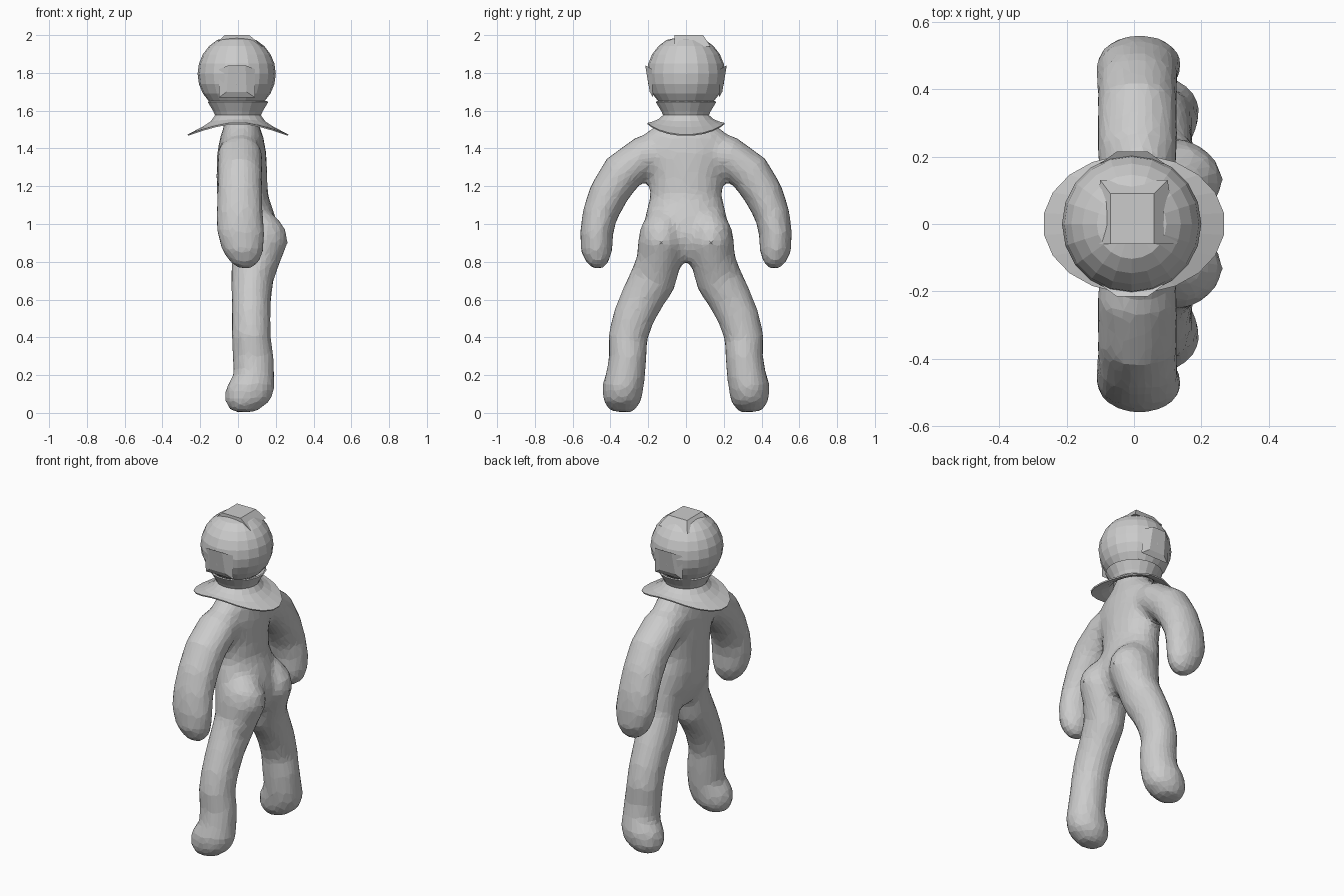
import bpy, bmesh, math
from mathutils import Vector

if "Cube" in bpy.data.objects:
    bpy.data.objects.remove(bpy.data.objects["Cube"])

grey = bpy.data.materials.new("plain grey")
grey.diffuse_color = (0.6, 0.6, 0.6, 1)
grey.use_nodes = True
grey.node_tree.nodes["Principled BSDF"].inputs["Base Color"].default_value = grey.diffuse_color


def finish(bm, name):
    bmesh.ops.recalc_face_normals(bm, faces=bm.faces)
    me = bpy.data.meshes.new(name)
    bm.to_mesh(me)
    bm.free()
    me.materials.append(grey)
    ob = bpy.data.objects.new(name, me)
    bpy.context.collection.objects.link(ob)
    return ob


def loft(bm, rings, caps=True):
    """Skin a list of point rings."""
    vs = [[bm.verts.new(p) for p in r] for r in rings]
    n = len(vs[0])
    for a, b in zip(vs, vs[1:]):
        for i in range(n):
            j = (i + 1) % n
            bm.faces.new((a[i], a[j], b[j], b[i]))
    if caps:
        bm.faces.new(vs[0])
        bm.faces.new(vs[-1])


def limb(bm, pts, side, n=20):
    """Tube along (x, y, z, radius in x, radius across the path)."""
    rings = []
    for k, (x, y, z, rx, rv) in enumerate(pts):
        a, b = pts[max(k - 1, 0)], pts[min(k + 1, len(pts) - 1)]
        t = Vector((0, b[1] - a[1], b[2] - a[2])).normalized()
        v = Vector((0, -t.z, t.y)) if t.length > 0 else Vector((0, 1, 0))
        ring = []
        for i in range(n):
            w = 2 * math.pi * i / n
            p = Vector((x + rx * math.cos(w), y, z)) + v * rv * math.sin(w)
            ring.append((p.x, p.y * side, p.z))
        rings.append(ring)
    loft(bm, rings)


torso = [(0, 0, 1.60, .10, .10), (.02, 0, 1.53, .09, .15), (.02, 0, 1.46, .115, .24),
         (.02, 0, 1.38, .13, .25), (.02, 0, 1.25, .135, .20), (.025, 0, 1.15, .135, .19),
         (.045, 0, 1.05, .15, .215), (.065, 0, .95, .155, .235), (.075, 0, .87, .13, .235),
         (.075, 0, .80, .09, .15)]
arm = [(.01, .08, 1.38, .11, .10), (.01, .22, 1.36, .12, .11), (.01, .34, 1.27, .12, .112),
       (.01, .41, 1.16, .12, .105), (.01, .456, 1.05, .123, .094), (.015, .474, .95, .127, .088),
       (.025, .473, .86, .11, .085), (.035, .467, .80, .08, .062), (.04, .465, .765, .035, .03)]
leg = [(.09, .10, 1.04, .11, .09), (.105, .125, .97, .15, .115), (.11, .13, .90, .155, .125),
       (.095, .145, .80, .13, .118), (.075, .178, .70, .112, .125), (.07, .235, .60, .105, .115),
       (.07, .28, .50, .104, .11), (.07, .308, .40, .104, .105), (.08, .308, .30, .11, .10),
       (.085, .32, .20, .108, .104), (.065, .335, .13, .132, .11), (.05, .34, .06, .12, .10),
       (.03, .345, .005, .065, .06)]

# body: torso, arms and legs melted into one faceted skin
bm = bmesh.new()
limb(bm, torso, 1)
for s in (1, -1):
    limb(bm, arm, s)
    limb(bm, leg, s)
body = finish(bm, "body")
m = body.modifiers.new("merge", 'REMESH')
m.mode = 'VOXEL'
m.voxel_size = 0.022
m = body.modifiers.new("soften", 'SMOOTH')
m.factor = 0.5
m.iterations = 5
m = body.modifiers.new("facets", 'DECIMATE')
m.ratio = 0.25


# head: faceted ball with a flat crown
bm = bmesh.new()
bmesh.ops.create_uvsphere(bm, u_segments=20, v_segments=12, radius=0.207)
for v in bm.verts:
    v.co += Vector((-.007, 0, 1.795))
    v.co.z = min(v.co.z, 1.985)
finish(bm, "head")


# low facet plates on the crown and on both faces of the head
def plate(name, base, top):
    bm = bmesh.new()
    loft(bm, [base, top])
    finish(bm, name)


plate("crown_plate",
      [(-.13, -.06, 1.94), (.13, -.06, 1.94), (.10, .13, 1.94), (-.10, .13, 1.94)],
      [(-.07, -.06, 2.0), (.06, -.06, 2.0), (.06, .09, 2.0), (-.07, .09, 2.0)])
for s, label in ((-1, "front"), (1, "back")):
    plate(label + "_face_plate",
          [(-.10, .175 * s, 1.67), (.09, .175 * s, 1.67), (.09, .18 * s, 1.82), (-.10, .18 * s, 1.82)],
          [(-.06, .192 * s, 1.70), (.045, .192 * s, 1.70), (.04, .216 * s, 1.84), (-.05, .216 * s, 1.84)])

# neck and saddle-shaped collar
bm = bmesh.new()
rings = []
for rx, ry, z, droop in ((.155, .155, 1.65, 0), (.125, .125, 1.60, 0), (.115, .115, 1.575, 0),
                         (.14, .145, 1.548, .01), (.19, .18, 1.535, .03), (.267, .205, 1.532, .066)):
    rings.append([(rx * math.cos(w), ry * math.sin(w), z - droop * abs(math.cos(w)) ** 1.5)
                  for w in (2 * math.pi * (i + .5) / 20 for i in range(20))])
loft(bm, rings, caps=False)
collar = finish(bm, "collar")
m = collar.modifiers.new("thickness", 'SOLIDIFY')
m.thickness = 0.008
